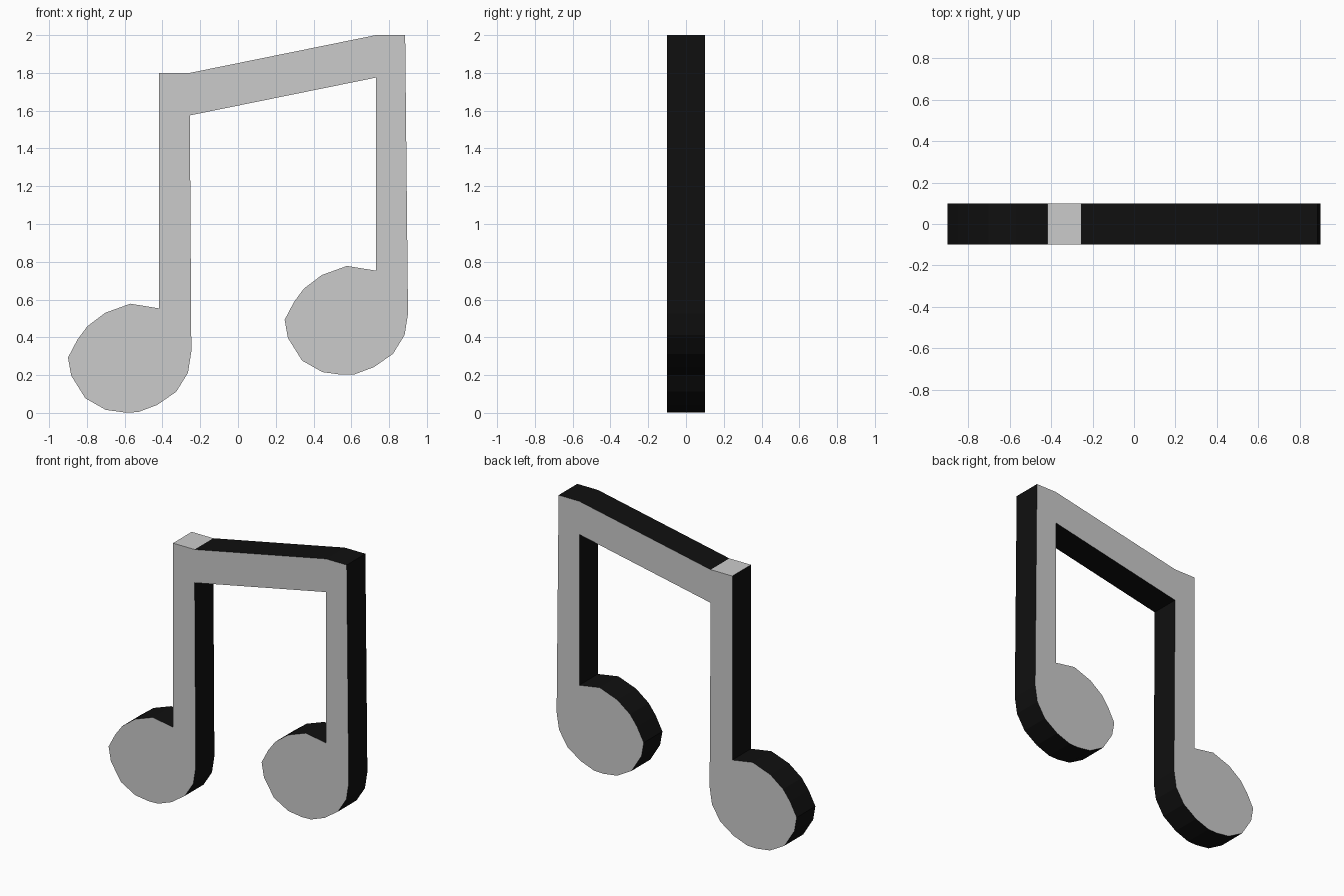
import bpy
import bmesh

if "Cube" in bpy.data.objects:
    bpy.data.objects.remove(bpy.data.objects["Cube"])

DEPTH = 0.2

# Note head outline, from the stem's left side anticlockwise to its right side
head = [(-0.417, 0.553), (-0.57, 0.578), (-0.703, 0.53), (-0.798, 0.458),
        (-0.85, 0.388), (-0.90, 0.293), (-0.883, 0.197), (-0.808, 0.077),
        (-0.70, 0.016), (-0.598, 0.002), (-0.53, 0.004), (-0.428, 0.042),
        (-0.327, 0.112), (-0.265, 0.212), (-0.247, 0.325)]
second_head = [(x + 1.147, z + 0.2) for x, z in head]

# Whole silhouette: head, underside of beam, second head, top of beam
outline = (head + [(-0.255, 1.575), (0.73, 1.775)] + second_head +
           [(0.885, 2.0), (0.73, 2.0), (-0.255, 1.8), (-0.417, 1.8)])
n = len(outline)

bm = bmesh.new()
front = [bm.verts.new((x, -DEPTH / 2, z)) for x, z in outline]
back = [bm.verts.new((x, DEPTH / 2, z)) for x, z in outline]
bm.faces.new(front)
bm.faces.new(back[::-1])

# Rim: black all round except the grey cap of the left stem
for i in range(n):
    j = (i + 1) % n
    face = bm.faces.new((front[j], front[i], back[i], back[j]))
    face.material_index = 0 if i == n - 2 else 1
bmesh.ops.recalc_face_normals(bm, faces=bm.faces[:])

mesh = bpy.data.meshes.new("beamed_music_note")
bm.to_mesh(mesh)
bm.free()

# Materials: default-like grey for the faces, black for the rim
for name, value in (("grey_face", 0.8), ("black_rim", 0.005)):
    mat = bpy.data.materials.new(name)
    mat.diffuse_color = (value, value, value, 1)
    mat.use_nodes = True
    mat.node_tree.nodes["Principled BSDF"].inputs["Base Color"].default_value = mat.diffuse_color
    mesh.materials.append(mat)

note = bpy.data.objects.new("beamed_music_note", mesh)
bpy.context.collection.objects.link(note)
